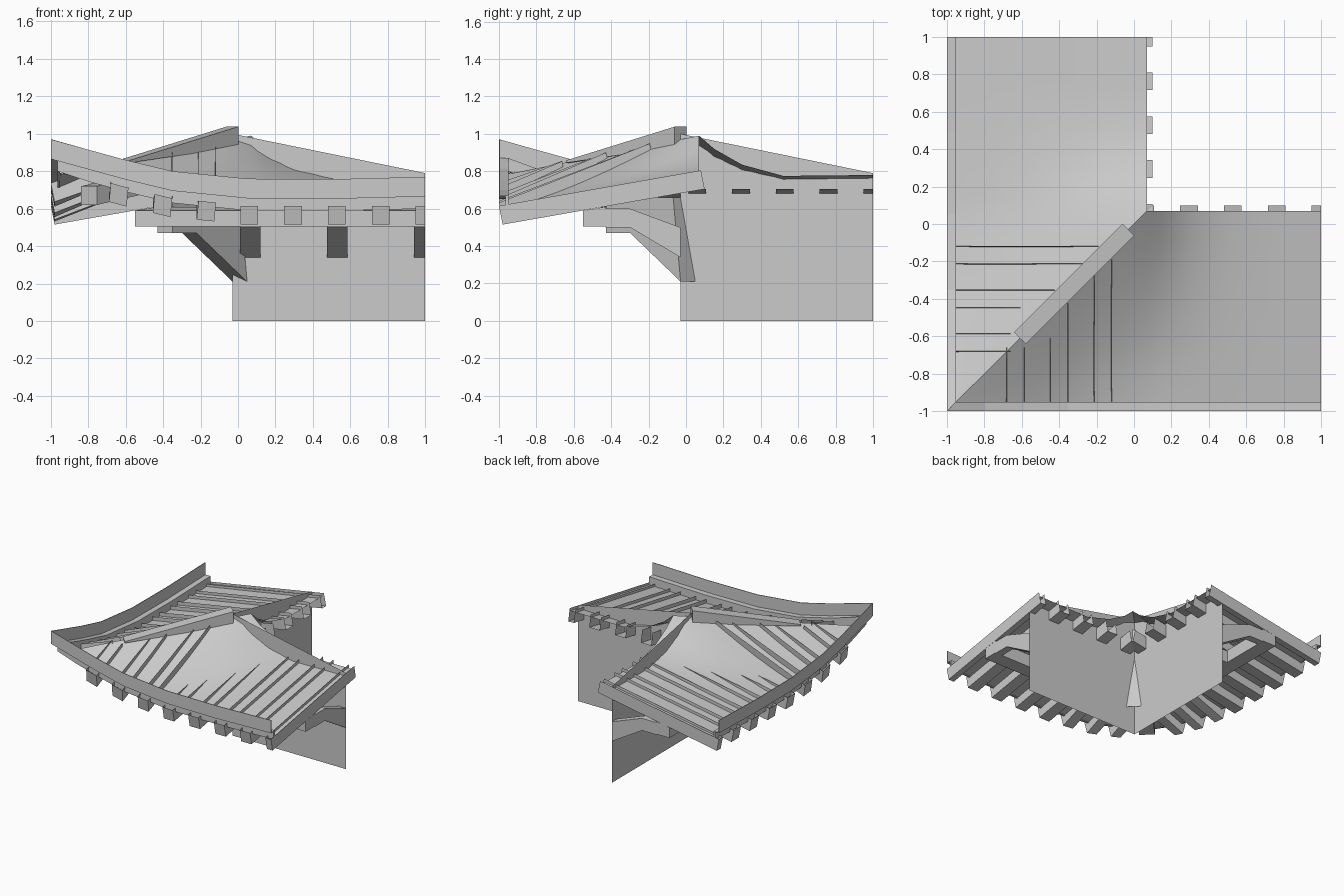
import bpy, math

if "Cube" in bpy.data.objects:
    bpy.data.objects.remove(bpy.data.objects["Cube"])


def lerp(pts, x):
    """Piecewise linear lookup."""
    if x <= pts[0][0]:
        return pts[0][1]
    for (a, p), (b, q) in zip(pts, pts[1:]):
        if x <= b:
            return p + (q - p) * (x - a) / (b - a)
    return pts[-1][1]


EAVE_TOP = [(-1, .97), (-.6, .86), (-.35, .80), (.05, .76), (.5, .757), (1, .77)]
REAR = [(.07, .99), (.15, .92), (.3, .835), (.52, .775), (1, .78)]
SAG = [(-.95, 1), (-.5, 1.1), (.07, 1.4), (.5, 1.0)]


def eave(x):
    return lerp(EAVE_TOP, x) - .165


def rear(x):
    return lerp([(-.95, .785), (.07, .99)], x) if x < .07 else lerp(REAR, x)


def make(name, verts, faces, smooth=False):
    me = bpy.data.meshes.new(name)
    me.from_pydata(verts, [], faces)
    me.validate()
    ob = bpy.data.objects.new(name, me)
    bpy.context.collection.objects.link(ob)
    if smooth:
        me.polygons.foreach_set("use_smooth", [True] * len(me.polygons))
    return ob


def both(name, verts, faces, smooth=False):
    """One part on the front wing and its mirror across the diagonal."""
    make("front_" + name, verts, faces, smooth)
    make("side_" + name, [(y, x, z) for x, y, z in verts],
         [f[::-1] for f in faces], smooth)


def loft(rings, caps=True):
    """Join closed rings of equal size."""
    n = len(rings[0])
    verts = [v for r in rings for v in r]
    faces = [(i * n + j, i * n + (j + 1) % n, (i + 1) * n + (j + 1) % n, (i + 1) * n + j)
             for i in range(len(rings) - 1) for j in range(n)]
    if caps:
        faces += [tuple(range(n))[::-1], tuple(range(len(verts) - n, len(verts)))]
    return verts, faces


def diagonal(name, profile, half):
    """Extrude a (d, z) profile across the corner diagonal."""
    k = half / math.sqrt(2)
    return make(name, *loft([[(d + s * k, d - s * k, z) for d, z in profile] for s in (1, -1)]))


# walls, rising through the roof sheet
both("wall", [(-.03, -.03, 0), (1, -.03, 0), (1, -.03, .79), (-.03, -.03, 1.0)], [(0, 1, 2, 3)])

# curved roof sheet, mitred at the hip
xs = [-.949, -.8, -.6, -.475, -.35, -.2, -.07, .07, .15, .225, .3, .4, .52, .75, 1]
rows = 6
verts, faces = [], []
for x in xs:
    end = min(x, .07)
    for j in range(rows + 1):
        t = j / rows
        verts.append((x, -.95 + t * (end + .95), eave(x) + t ** lerp(SAG, x) * (rear(x) - eave(x))))
for i in range(len(xs) - 1):
    for j in range(rows):
        a, b = i * (rows + 1) + j, (i + 1) * (rows + 1) + j
        faces.append((a, b, b + 1, a + 1))
both("roof_sheet", verts, faces, True)

# upright eave board on a ledge strip
section = [(-1, 0), (-.995, 0), (-.995, -.1), (-.95, -.1), (-.95, -.17), (-.965, -.17),
           (-.965, -.105), (-1, -.105)]
rings = []
for x in (-1, -.8, -.6, -.35, -.15, .05, .5, 1):
    rings.append([(y if x == -1 else x, y, lerp(EAVE_TOP, x) + dz) for y, dz in section])
both("eave_board", *loft(rings))

# open-topped channel rafters, leaning with the lifted corner
for k in range(-3, 5):
    c = .06 + .234 * k
    x0, x1 = c - .047, min(c + .047, 1)
    rings = []
    for y in (-1, .08 if c > 0 else c - .02):
        if c > 0:
            l = r = .515 if y == -1 else .705
            lean = 0
        else:
            t = (y + .95) / (c + .95)
            z = eave(c) + t * (rear(c) - eave(c)) - .06 - .025 * max(t, 0)
            tilt = (eave(x1) - eave(x0)) / 2 * (1 - max(t, 0))
            l, r = z - tilt, z + tilt
            lean = .01
        rings.append([(x0 + lean, y, l + .1), (x0, y + .02, l),
                      (x1, y + .02, r), (x1 + lean, y, r + .1)])
    v, _ = loft(rings, False)
    f = [(j, j + 1, j + 5, j + 4) for j in range(3)]
    f.append((0, 1, 2, 3))          # eave end cap
    both("rafter", v, f)

# purlin carrying the rafters
rings = [[(y if x is None else x, y, z) for y, z in
          ((-.55, .505), (-.43, .505), (-.43, .61), (-.55, .59))] for x in (None, 1)]
both("purlin", *loft(rings))

# wall brackets
prof = [(-.43, .5), (-.3, .5), (-.03, .34), (-.03, .5), (-.3, .6), (-.43, .6)]
for k in range(3):
    c = .065 + .465 * k
    both("bracket", *loft([[(x, y, z) for y, z in prof] for x in (c - .055, min(c + .055, 1))]))

# corner bracket, corner rafter and hip ridge along the diagonal
diagonal("corner_bracket", [(-.39, .47), (-.26, .47), (.01, .21), (-.03, .66), (-.39, .66)], .055)
diagonal("corner_rafter", [(-.795, .62), (-.02, .8), (-.02, .9), (-.795, .72)], .06)
diagonal("hip_ridge", [(-.61, .845), (-.03, .93), (-.03, 1.038), (-.61, .858)], .045)
